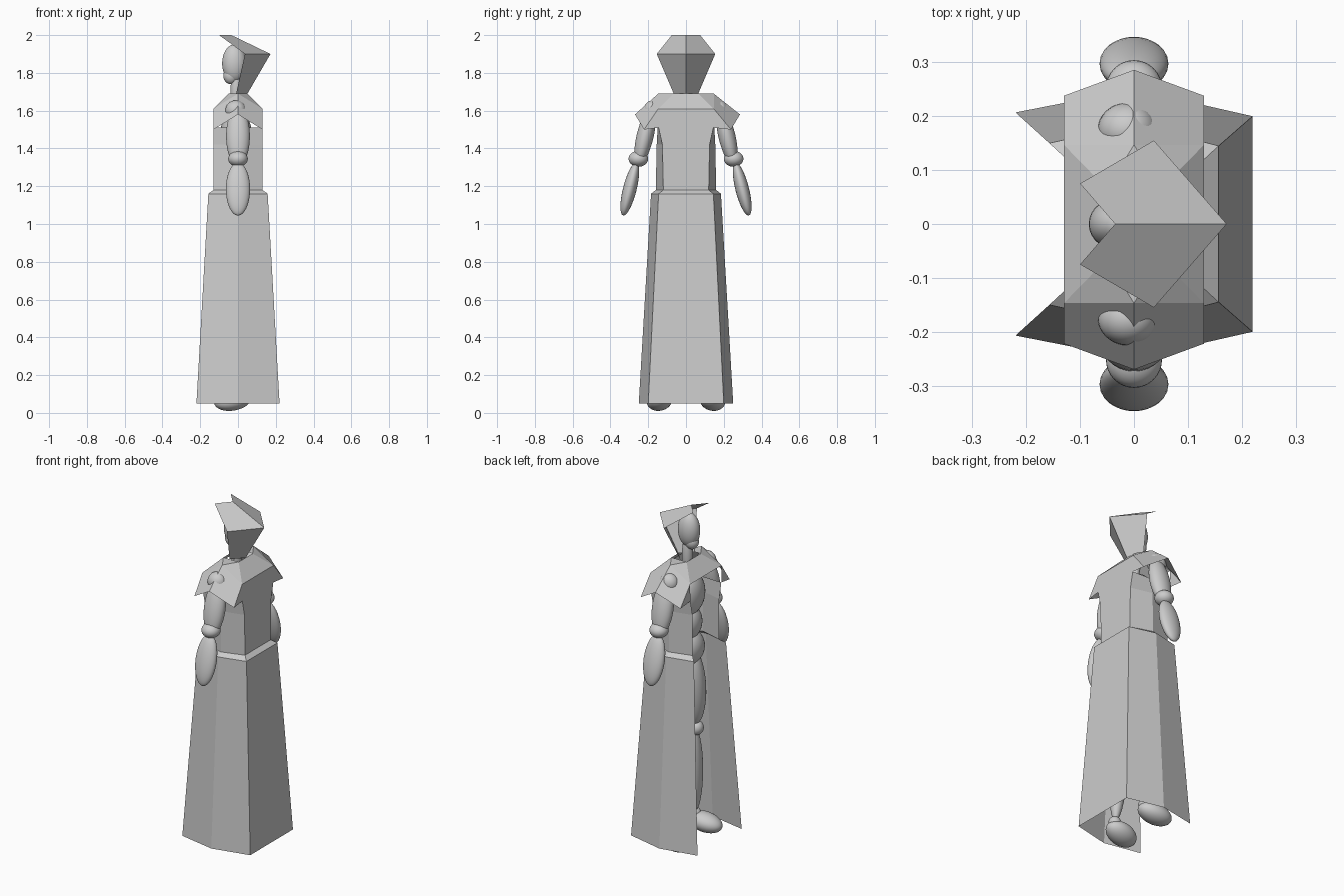
import bpy, bmesh, math
from mathutils import Vector

if "Cube" in bpy.data.objects:
    bpy.data.objects.remove(bpy.data.objects["Cube"])

grey = bpy.data.materials.new("plain_grey")
grey.use_nodes = True
colour = (0.6, 0.6, 0.6, 1)
grey.diffuse_color = colour
grey.node_tree.nodes["Principled BSDF"].inputs["Base Color"].default_value = colour


def sheet(name, polys):
    """Open flat-shaded cloth made from a list of polygons."""
    bm = bmesh.new()
    for poly in polys:
        bm.faces.new([bm.verts.new(p) for p in poly])
    bmesh.ops.remove_doubles(bm, verts=bm.verts, dist=0.0005)
    bmesh.ops.recalc_face_normals(bm, faces=bm.faces)
    mesh = bpy.data.meshes.new(name)
    bm.to_mesh(mesh)
    bm.free()
    mesh.materials.append(grey)
    obj = bpy.data.objects.new(name, mesh)
    bpy.context.collection.objects.link(obj)
    return obj


def ball(name, centre, radii, axis=(0, 0, 1)):
    """Smooth ellipsoid with its z radius laid along the axis."""
    bpy.ops.mesh.primitive_uv_sphere_add(segments=32, ring_count=16, location=centre)
    obj = bpy.context.object
    obj.name = name
    obj.scale = radii
    obj.rotation_mode = 'QUATERNION'
    obj.rotation_quaternion = Vector((0, 0, 1)).rotation_difference(Vector(axis))
    bpy.ops.object.shade_smooth()
    obj.data.materials.append(grey)
    return obj


def limb(name, a, b, rx, ry):
    """Ellipsoid spanning two end points."""
    a, b = Vector(a), Vector(b)
    return ball(name, (a + b) / 2, (rx, ry, (b - a).length / 2), b - a)


# Robe: open at the -x side, back panel plus two folded sides
def ring(z, x, yf, ym, yb):
    side = [(-x, yf, z), (0, ym, z), (x, yb, z)]
    return side + [(px, -py, pz) for px, py, pz in reversed(side)]


def loft(name, rings):
    return sheet(name, [(a[i], a[i + 1], b[i + 1], b[i])
                        for a, b in zip(rings, rings[1:]) for i in range(5)])


hem = ring(0.05, 0.22, 0.207, 0.25, 0.2)
skirt_top = ring(1.16, 0.157, 0.15, 0.185, 0.145)
waist = ring(1.18, 0.13, 0.125, 0.16, 0.12)
armpit = ring(1.42, 0.13, 0.125, 0.155, 0.125)
loft("robe_skirt", [hem, skirt_top])
loft("robe_waist", [skirt_top, waist])
loft("robe_bodice", [waist, armpit])

# Yoke with a collar opening, and short folded sleeves
polys = []
W, S = 0.13, 0.147
for e in (-1, 1):
    polys.append([(e * W, -S, 1.61), (e * W, S, 1.61),
                  (e * 0.05, 0.065, 1.69), (e * 0.05, -0.065, 1.69)])
for s in (-1, 1):
    ridge = (0, s * S, 1.69)
    ridge_end = (0, s * 0.278 + 0.008, 1.58)
    polys.append([ridge, (0.05, s * 0.065, 1.69), (-0.05, s * 0.065, 1.69)])
    mid = (0, s * 0.155, 1.42)
    for e in (-1, 1):
        shoulder = (e * W, s * S, 1.61)
        cuff = (e * W, s * 0.23 + 0.008, 1.5)
        pit = (e * W, s * 0.145, 1.51)
        low = (e * W, s * 0.125, 1.42)
        polys += [[ridge, shoulder, (e * 0.05, s * 0.065, 1.69)],
                  [ridge, ridge_end, cuff, shoulder],
                  [shoulder, cuff, pit],
                  [low, mid, (0, s * 0.15, 1.51), pit]]
polys.append([(W, -0.125, 1.42), (W, 0.125, 1.42), (W, 0.145, 1.51),
              (W, S, 1.61), (W, -S, 1.61), (W, -0.145, 1.51)])
sheet("robe_yoke_and_sleeves", polys)

# Hood: two top flaps and two back panels meeting on a centre fold
polys = []
for s in (-1, 1):
    back, wing = (0.172, 0, 1.9), (0.037, s * 0.155, 1.9)
    polys += [[back, wing, (-0.1, s * 0.075, 2), (-0.035, 0, 2)],
              [back, wing, (-0.01, s * 0.065, 1.69), (0.05, 0, 1.69)]]
sheet("hood", polys)

# Head and torso
ball("head", (-0.02, 0, 1.85), (0.064, 0.052, 0.1))
ball("jaw", (-0.038, 0, 1.785), (0.04, 0.036, 0.045))
limb("neck", (-0.01, 0, 1.58), (-0.01, 0, 1.82), 0.03, 0.03)
ball("chest", (-0.01, 0, 1.47), (0.085, 0.115, 0.13))
ball("belly", (-0.01, 0, 1.3), (0.075, 0.09, 0.1))
ball("pelvis", (-0.01, 0, 1.15), (0.085, 0.11, 0.1))

# Limbs, mirrored across the body
for s, side in ((-1, "left"), (1, "right")):
    ball(side + "_shoulder", (-0.012, s * 0.175, 1.6), (0.055, 0.05, 0.055))
    limb(side + "_upper_arm", (0, s * 0.18, 1.62), (0, s * 0.253, 1.31), 0.063, 0.045)
    ball(side + "_elbow", (0, s * 0.252, 1.345), (0.052, 0.052, 0.042))
    limb(side + "_forearm", (0, s * 0.262, 1.325), (0, s * 0.333, 1.045), 0.064, 0.036)
    limb(side + "_thigh", (0, s * 0.055, 1.12), (0, s * 0.085, 0.66), 0.07, 0.065)
    ball(side + "_knee", (-0.005, s * 0.087, 0.64), (0.042, 0.042, 0.042))
    limb(side + "_calf", (0.01, s * 0.088, 0.64), (0.03, s * 0.12, 0.12), 0.05, 0.045)
    ball(side + "_ankle", (0.03, s * 0.125, 0.11), (0.035, 0.035, 0.035))
    limb(side + "_foot", (0.07, s * 0.125, 0.085), (-0.125, s * 0.155, 0.05), 0.055, 0.068)
